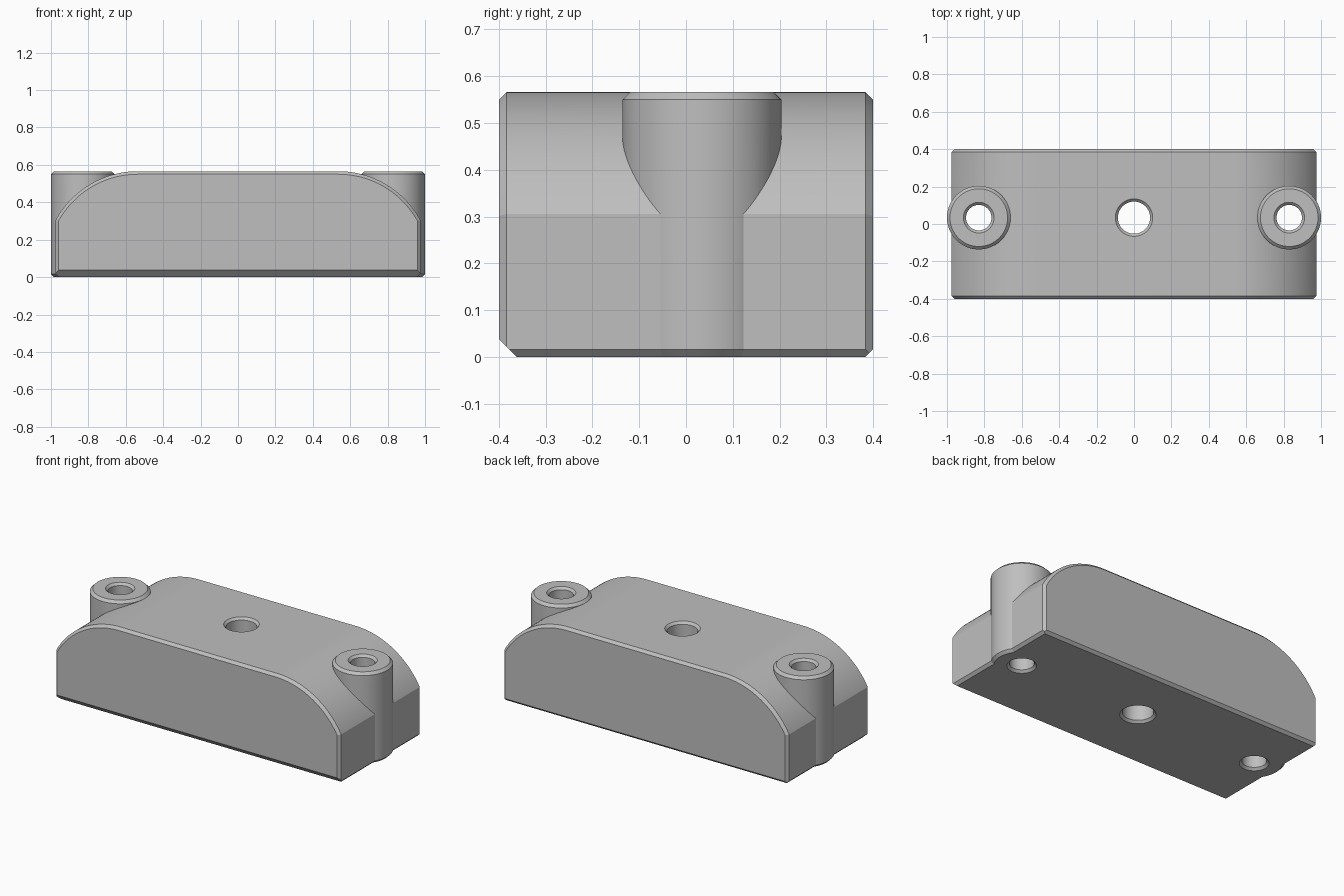
import bpy, bmesh, math
from math import sin, cos, pi, sqrt, asin
from mathutils import Vector

if "Cube" in bpy.data.objects:
    bpy.data.objects.remove(bpy.data.objects["Cube"])

TOP = 0.566            # overall height
HALF_X, HALF_Y = 0.975, 0.4
ARC = 0.5              # shoulder radius
ARC_X = 0.536          # x where the shoulder begins
CH = 0.016             # general chamfer
FRONT_CH = 0.038       # larger chamfer along the front lower edge
BOSS_X, AXIS_Y, BOSS_R = 0.83, 0.034, 0.17

grey = bpy.data.materials.new("light grey")
grey.use_nodes = True
color = (0.52, 0.52, 0.52, 1)
grey.diffuse_color = color
grey.node_tree.nodes["Principled BSDF"].inputs["Base Color"].default_value = color


def make_object(name, bm):
    bmesh.ops.recalc_face_normals(bm, faces=bm.faces)
    mesh = bpy.data.meshes.new(name)
    bm.to_mesh(mesh)
    bm.free()
    mesh.materials.append(grey)
    obj = bpy.data.objects.new(name, mesh)
    bpy.context.collection.objects.link(obj)
    return obj


def loft(bm, rings):
    """Skin closed rings and cap both ends."""
    rows = [[bm.verts.new(p) for p in ring] for ring in rings]
    n = len(rows[0])
    for a, b in zip(rows, rows[1:]):
        for i in range(n):
            j = (i + 1) % n
            bm.faces.new((a[i], a[j], b[j], b[i]))
    bm.faces.new(rows[0])
    bm.faces.new(rows[-1])


def turned(name, x, profile, segments=96):
    """Round part about a vertical axis from (radius, z) points."""
    bm = bmesh.new()
    loft(bm, [[(x + r * cos(2 * pi * i / segments),
                AXIS_Y + r * sin(2 * pi * i / segments), z)
               for i in range(segments)] for r, z in profile])
    return make_object(name, bm)


def outline(inset, y, steps=32):
    """Body outline with rounded shoulders, offset inwards."""
    r = ARC - inset
    end = asin((HALF_X - inset - ARC_X) / r)
    right = [(HALF_X - inset, 0)]
    for i in range(steps + 1):
        a = end * (1 - i / steps)
        right.append((ARC_X + r * sin(a), TOP - ARC + r * cos(a)))
    left = [(-x, z) for x, z in reversed(right)]
    return [(x, y, z) for x, z in right + left]


def slice_off(bm, point, normal):
    cut = bmesh.ops.bisect_plane(
        bm, geom=bm.verts[:] + bm.edges[:] + bm.faces[:], dist=1e-5,
        plane_co=Vector(point), plane_no=Vector(normal), clear_outer=True)
    edges = [e for e in cut["geom_cut"] if isinstance(e, bmesh.types.BMEdge)]
    bmesh.ops.edgeloop_fill(bm, edges=edges)


# Body: chamfered front and back rims, then chamfered lower edges
bm = bmesh.new()
loft(bm, [outline(CH, -HALF_Y), outline(0, -HALF_Y + CH),
          outline(0, HALF_Y - CH), outline(CH, HALF_Y)])
slice_off(bm, (0, FRONT_CH - HALF_Y, 0), (0, -1, -1))
slice_off(bm, (0, HALF_Y - CH, 0), (0, 1, -1))
for side in (-1, 1):
    slice_off(bm, (side * (HALF_X - CH), 0, 0), (side, 0, -1))
body = make_object("mounting_block", bm)


def combine(tool, operation):
    mod = body.modifiers.new(tool.name, "BOOLEAN")
    mod.operation = operation
    mod.solver = "EXACT"
    mod.object = tool
    bpy.context.view_layer.objects.active = body
    bpy.ops.object.modifier_apply(modifier=mod.name)
    bpy.data.objects.remove(tool)


# Screw bosses at both ends
for name, x in (("right_boss", -BOSS_X), ("left_boss", BOSS_X)):
    combine(turned(name, x, [(BOSS_R - CH, 0), (BOSS_R, CH),
                             (BOSS_R, TOP - CH), (BOSS_R - CH, TOP)]), "UNION")

# Countersunk through holes
E = 0.02
for name, x, r in (("right_hole", -BOSS_X, 0.068), ("left_hole", BOSS_X, 0.068),
                   ("centre_hole", 0, 0.086)):
    c = 0.014
    combine(turned(name, x, [(r + c + E, -E), (r, c), (r, TOP - c),
                             (r + c + E, TOP + E)]), "DIFFERENCE")

# Smooth the curves, keep the chamfers crisp
bpy.ops.object.select_all(action="DESELECT")
body.select_set(True)
bpy.context.view_layer.objects.active = body
bpy.ops.object.shade_smooth_by_angle(angle=math.radians(20))
